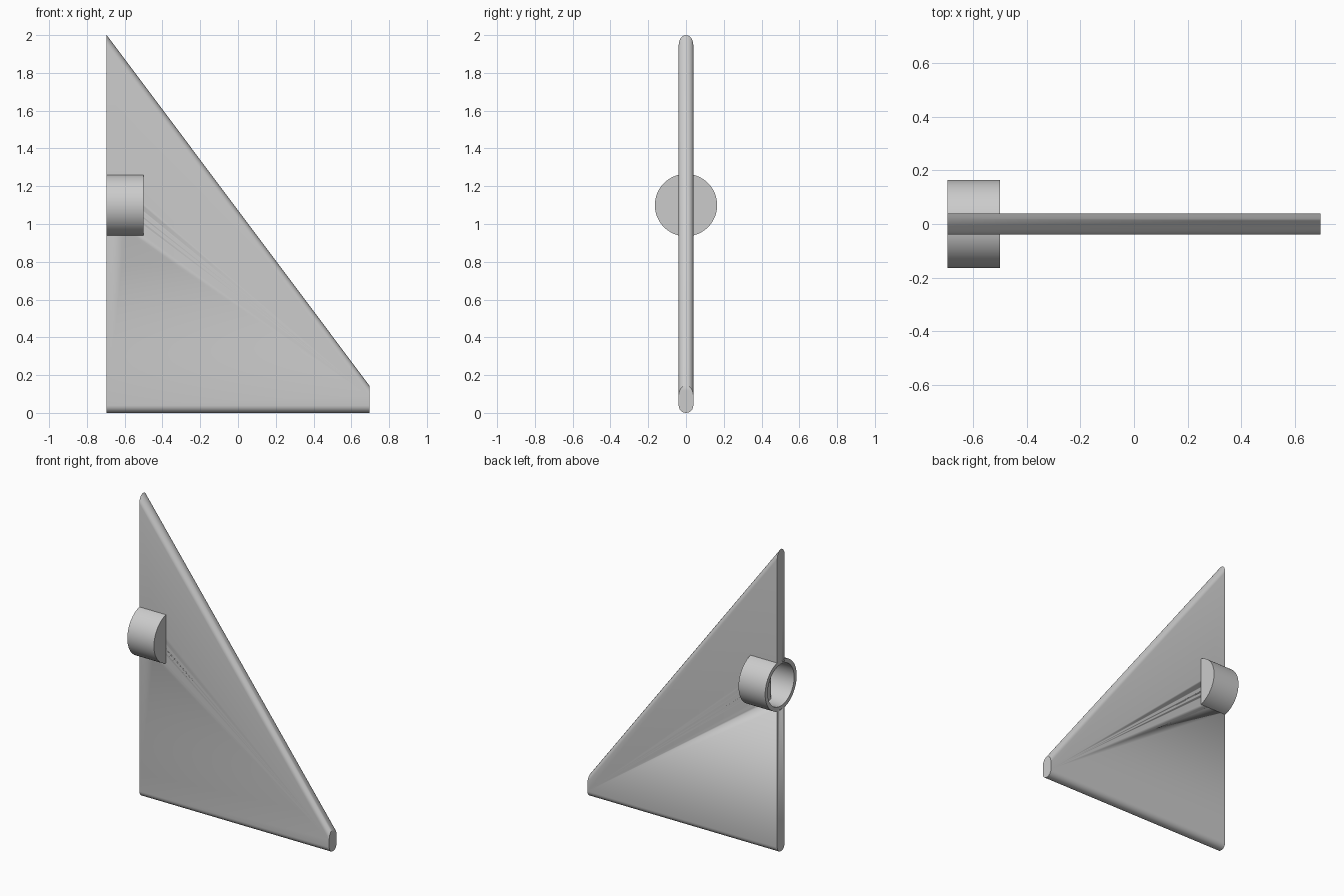
import bpy, bmesh, math

cube = bpy.data.objects.get("Cube")
if cube:
    bpy.data.objects.remove(cube, do_unlink=True)

grey = bpy.data.materials.new("plain_grey")
grey.use_nodes = True
colour = (0.6, 0.6, 0.6, 1)
grey.diffuse_color = colour
grey.node_tree.nodes["Principled BSDF"].inputs["Base Color"].default_value = colour

BACK, TIP = -0.695, 0.695
HALF = 0.039
HUB_Z, HUB_R, BORE_R = 1.1, 0.165, 0.138


def finish(name, bm, angle=40):
    bmesh.ops.recalc_face_normals(bm, faces=bm.faces)
    mesh = bpy.data.meshes.new(name)
    bm.to_mesh(mesh)
    bm.free()
    mesh.materials.append(grey)
    obj = bpy.data.objects.new(name, mesh)
    bpy.context.collection.objects.link(obj)
    bpy.ops.object.select_all(action="DESELECT")
    obj.select_set(True)
    bpy.context.view_layer.objects.active = obj
    bpy.ops.object.shade_smooth_by_angle(angle=math.radians(angle))
    return obj


def lathe_x(name, profile, z, steps=64):
    """Revolve (x, radius) points about a horizontal axis; radius 0 closes the end."""
    bm = bmesh.new()
    verts = [bm.verts.new((x, 0, z + r)) for x, r in profile]
    edges = [bm.edges.new(pair) for pair in zip(verts, verts[1:])]
    bmesh.ops.spin(bm, geom=verts + edges, cent=(0, 0, z), axis=(1, 0, 0),
                   angle=math.tau, steps=steps)
    bmesh.ops.remove_doubles(bm, verts=bm.verts, dist=1e-5)
    return finish(name, bm)


# Triangular fin: rounded slot section lofted from the tall back to the short tip
def section(bm, x, top, steps=12):
    ring = []
    for z, rise, start in ((top, 0.055, 0), (0, 0.04, math.pi)):
        centre = z - rise if z else rise
        for i in range(steps + 1):
            a = start + math.pi * i / steps
            ring.append(bm.verts.new((x, HALF * math.cos(a), centre + rise * math.sin(a))))
    return ring


bm = bmesh.new()
tall, short = section(bm, BACK, 2.0), section(bm, TIP, 0.145)
n = len(tall)
for i in range(n):
    j = (i + 1) % n
    bm.faces.new((tall[i], tall[j], short[j], short[i]))
bm.faces.new(tall)
bm.faces.new(short)
fin = finish("fin", bm)

# Bore through the back edge of the fin
cutter = lathe_x("bore_cutter", [(BACK - 0.1, 0), (BACK - 0.1, BORE_R + 0.01),
                                 (BACK + 0.1, BORE_R + 0.01), (BACK + 0.1, 0)], HUB_Z)
cutter.hide_render = True
cutter.hide_viewport = True
cut = fin.modifiers.new("bore", "BOOLEAN")
cut.operation = "DIFFERENCE"
cut.solver = "EXACT"
cut.object = cutter
bpy.context.view_layer.objects.active = fin
bpy.ops.object.modifier_apply(modifier=cut.name)
bpy.data.objects.remove(cutter, do_unlink=True)

# Round socket, open at the back and closed toward the tip
lathe_x("socket", [(BACK + 0.18, 0), (BACK + 0.18, BORE_R), (BACK, BORE_R),
                   (BACK, HUB_R), (-0.5, HUB_R), (-0.5, 0)], HUB_Z)
